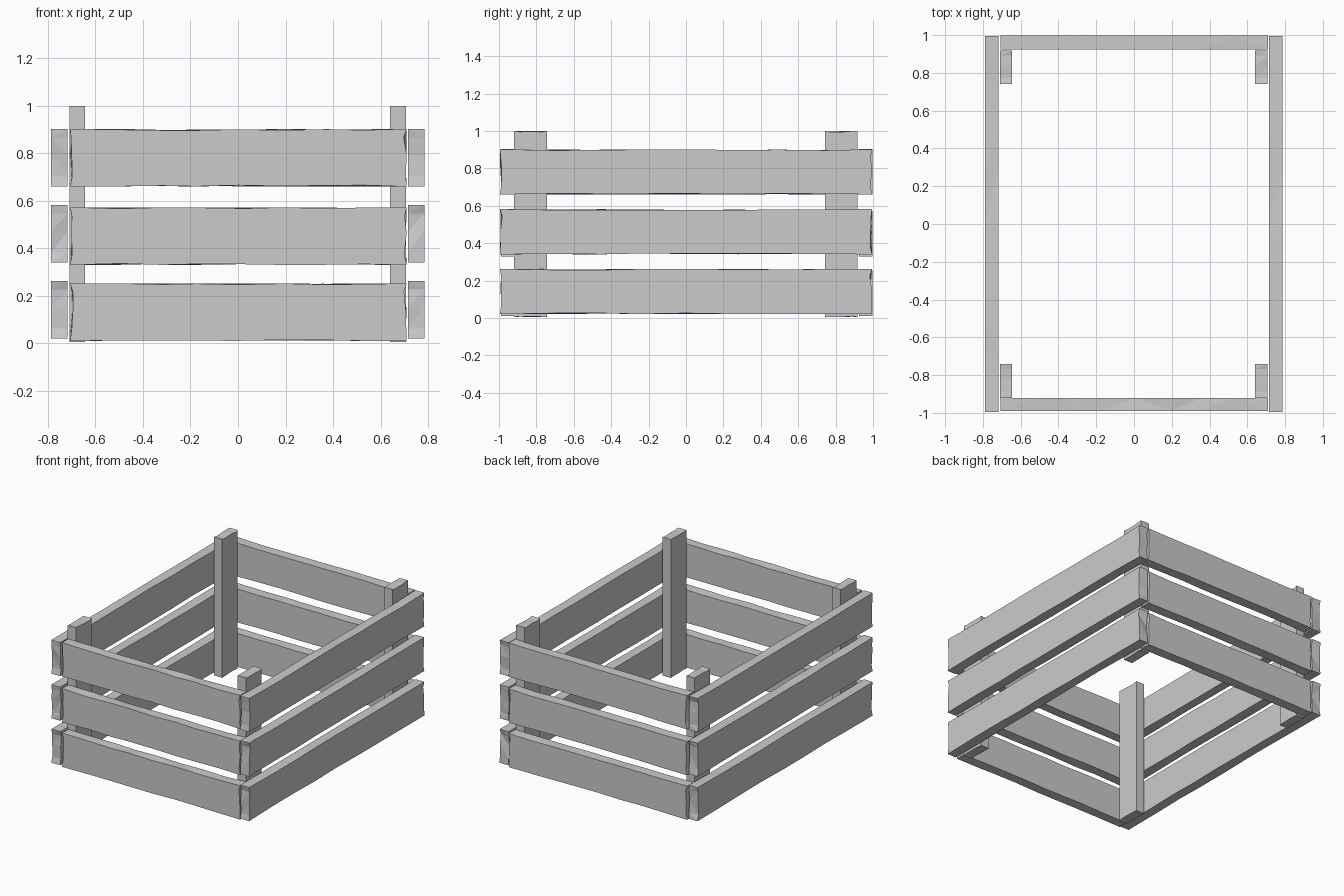
import bpy, bmesh, random
from mathutils import Vector

random.seed(4)
if "Cube" in bpy.data.objects:
    bpy.data.objects.remove(bpy.data.objects["Cube"], do_unlink=True)

wood = bpy.data.materials.new("plain grey")
wood.use_nodes = True
GREY = (0.6, 0.6, 0.6, 1)
wood.diffuse_color = GREY
wood.node_tree.nodes["Principled BSDF"].inputs["Base Color"].default_value = GREY


def board(name, lo, hi, axis, cuts, wear):
    """Box from lo to hi, cut along its long axis, with worn long edges and ends."""
    lo, hi = Vector(lo), Vector(hi)
    mid, half = (lo + hi) / 2, (hi - lo) / 2
    bm = bmesh.new()
    bmesh.ops.create_cube(bm, size=2)
    for v in bm.verts:
        v.co = Vector(c * h for c, h in zip(v.co, half))

    # broad is the wide direction across the board, thin the remaining one
    others = [a for a in range(3) if a != axis]
    broad = max(others, key=lambda a: half[a])
    for ax, places in ((axis, cuts), (broad, (-0.65, 0.1, 0.7))):
        for t in places:
            normal = Vector((0, 0, 0))
            normal[ax] = 1
            bmesh.ops.bisect_plane(bm, geom=bm.verts[:] + bm.edges[:] + bm.faces[:],
                                   plane_co=normal * half[ax] * t, plane_no=normal)

    # wear: shift edge vertices inward by a little
    for v in bm.verts:
        at_end = abs(v.co[axis]) > half[axis] - 1e-4
        at_edge = abs(v.co[broad]) > half[broad] - 1e-4
        if at_end and not at_edge:
            v.co[axis] *= 1 - random.uniform(0, 1.4) * wear / half[axis]
        elif at_edge and not at_end:
            v.co[broad] *= 1 - random.uniform(0, 0.7) * wear / half[broad]
    bmesh.ops.triangulate(bm, faces=[f for f in bm.faces if len(f.verts) > 3])
    bmesh.ops.recalc_face_normals(bm, faces=bm.faces[:])

    mesh = bpy.data.meshes.new(name)
    bm.to_mesh(mesh)
    bm.free()
    mesh.materials.append(wood)
    ob = bpy.data.objects.new(name, mesh)
    ob.location = mid
    bpy.context.collection.objects.link(ob)


STATIONS = (-0.7, -0.45, -0.25, 0, 0.28, 0.5, 0.75)

# three rows of slats around the crate
for row, (end_z, side_z) in enumerate(((0.01, 0.02), (0.33, 0.34), (0.66, 0.66)), 1):
    for name, y0, y1 in (("front", -0.99, -0.92), ("back", 0.925, 0.998)):
        board(f"{name}_slat_{row}", (-0.707, y0, end_z), (0.71, y1, end_z + 0.243),
              0, STATIONS, 0.009)
    for name, x0, x1 in (("left", 0.715, 0.785), ("right", -0.788, -0.718)):
        board(f"{name}_slat_{row}", (x0, -0.995, side_z), (x1, 0.995, side_z + 0.242),
              1, STATIONS, 0.009)

# corner posts inside the slats
for side, x0, x1 in (("left", 0.64, 0.708), ("right", -0.71, -0.645)):
    for end, y0, y1 in (("front", -0.92, -0.742), ("back", 0.742, 0.918)):
        board(f"{end}_{side}_post", (x0, y0, 0.005), (x1, y1, 1.0), 2, (), 0.004)
